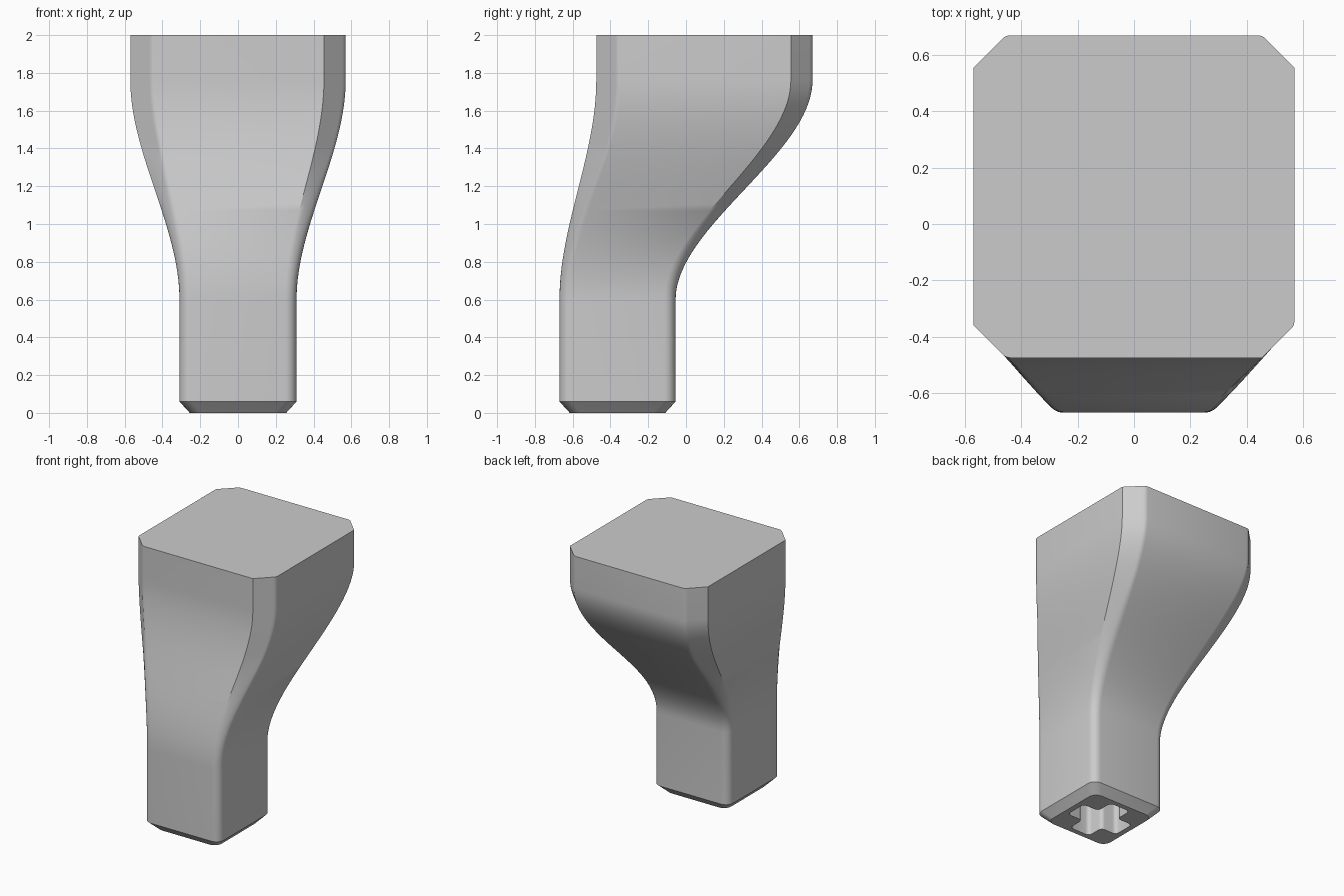
import bpy, bmesh, math

if "Cube" in bpy.data.objects:
    bpy.data.objects.remove(bpy.data.objects["Cube"])

grey = bpy.data.materials.new("plain grey")
grey.use_nodes = True
colour = (0.6, 0.6, 0.6, 1)
grey.diffuse_color = colour
grey.node_tree.nodes["Principled BSDF"].inputs["Base Color"].default_value = colour


def make_object(name, bm):
    bmesh.ops.recalc_face_normals(bm, faces=bm.faces)
    mesh = bpy.data.meshes.new(name)
    bm.to_mesh(mesh)
    bm.free()
    mesh.materials.append(grey)
    ob = bpy.data.objects.new(name, mesh)
    bpy.context.collection.objects.link(ob)
    return ob


def lerp(a, b, t):
    return a + (b - a) * t


# Corner profiles as insets from the side and end faces: round neck, chamfered head
CHAMFER = [(0, 1), (.28, .72), (.56, .44), (.84, .16), (.93, .07), (1.03, .02), (1.14, 0)]
STEPS = len(CHAMFER) - 1
ARC = [(1 - math.cos(i / STEPS * math.pi / 2), 1 - math.sin(i / STEPS * math.pi / 2))
       for i in range(STEPS + 1)]


def section(z, s, inset=0.0):
    """Outline at height z; s blends from the neck (0) to the head (1)."""
    half = lerp(.31, .57, s) - inset
    front = lerp(-.67, -.475, s) + inset
    back = lerp(-.055, .67, s) - inset
    size = lerp(.06, .115, s)
    blend = min(1, s * 1.3)
    corner = [(lerp(p[0], q[0], blend) * size, lerp(p[1], q[1], blend) * size)
              for p, q in zip(ARC, CHAMFER)]
    flipped = [(b, a) for a, b in reversed(corner)]
    points = []
    for sx, sy in ((1, 1), (-1, 1), (-1, -1), (1, -1)):
        pts = flipped if (sx, sy) == (1, -1) else corner
        pts = pts if sx * sy > 0 else pts[::-1]
        edge = back if sy > 0 else front
        points += [(sx * (half - a), edge - sy * b, z) for a, b in pts]
    return points


# Body: lofted S-curve from the neck up to the head
LOW, HIGH, RINGS = .6, 1.76, 32
outlines = [section(0, 0, .055), section(.06, 0)]
for i in range(RINGS + 1):
    t = i / RINGS
    outlines.append(section(lerp(LOW, HIGH, t), t * t * (3 - 2 * t)))
outlines.append(section(2, 1))

bm = bmesh.new()
rings = [[bm.verts.new(p) for p in outline] for outline in outlines]
for lower, upper in zip(rings, rings[1:]):
    n = len(lower)
    for i in range(n):
        j = (i + 1) % n
        bm.faces.new((lower[i], lower[j], upper[j], upper[i]))
bm.faces.new(rings[0][::-1])
bm.faces.new(rings[-1])
body = make_object("body", bm)

# Cross-shaped socket with rounded corners, cut up into the neck
ARM, REACH, DEPTH, CENTRE = .085, .215, .5, -.3625
bm = bmesh.new()
outline = []
for k in range(4):
    c, s = round(math.cos(k * math.pi / 2)), round(math.sin(k * math.pi / 2))
    for x, y in ((REACH, -ARM), (REACH, ARM), (ARM, ARM)):
        outline.append(bm.verts.new((x * c - y * s, CENTRE + x * s + y * c, -.1)))
base = bm.faces.new(outline)
bmesh.ops.bevel(bm, geom=outline, offset=.03, segments=4, profile=.5, affect='VERTICES')
up = bmesh.ops.extrude_face_region(bm, geom=bm.faces[:])
for v in up["geom"]:
    if isinstance(v, bmesh.types.BMVert):
        v.co.z = DEPTH
cutter = make_object("socket_cutter", bm)
cutter.hide_render = True

cut = body.modifiers.new("socket", 'BOOLEAN')
cut.operation = 'DIFFERENCE'
cut.solver = 'EXACT'
cut.object = cutter
bpy.ops.object.select_all(action='DESELECT')
body.select_set(True)
bpy.context.view_layer.objects.active = body
bpy.ops.object.modifier_apply(modifier=cut.name)
bpy.data.objects.remove(cutter)
bpy.ops.object.shade_smooth_by_angle(angle=math.radians(30))
